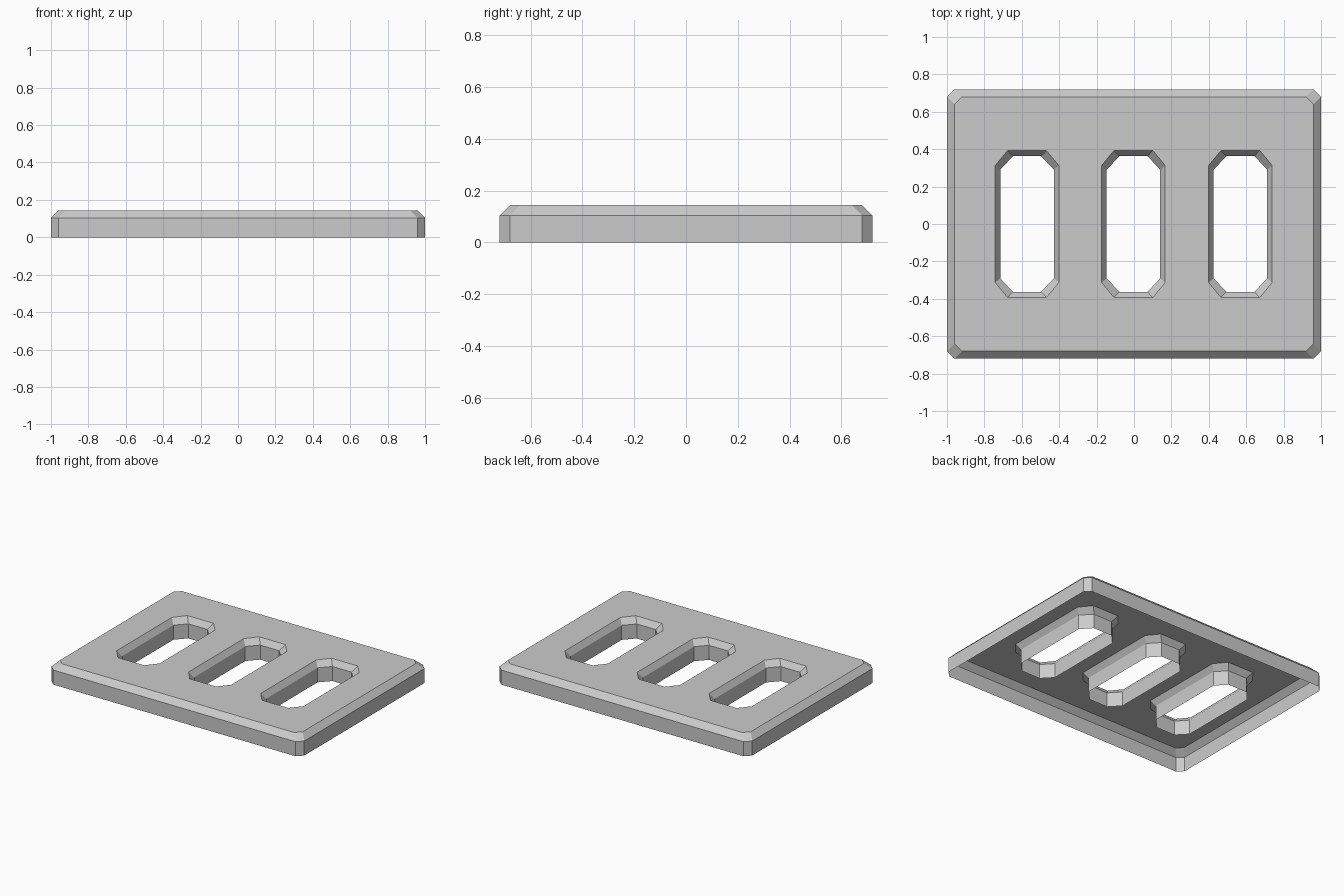
import bpy, bmesh

if "Cube" in bpy.data.objects:
    bpy.data.objects.remove(bpy.data.objects["Cube"])

TOP, RIM = 0.144, 0.104


def octagon(cx, hx, hy, fx, fy):
    """Rectangle of half size hx, hy with cut corners; fx, fy are half lengths of the flats."""
    return [(cx + x, y) for x, y in (
        (hx, -fy), (hx, fy), (fx, hy), (-fx, hy),
        (-hx, fy), (-hx, -fy), (-fx, -hy), (fx, -hy))]


def wall(bm, rings):
    """Join stacked (outline, z) rings with quads and return the edges of the last ring."""
    loops = [[bm.verts.new((x, y, z)) for x, y in pts] for pts, z in rings]
    n = len(loops[0])
    for a, b in zip(loops, loops[1:]):
        for i in range(n):
            j = (i + 1) % n
            bm.faces.new((a[i], a[j], b[j], b[i]))
    last = loops[-1]
    return [bm.edges.get((last[i], last[(i + 1) % n])) for i in range(n)]


bm = bmesh.new()

# Outer skirt with chamfered top edge, open underneath
outer = octagon(0, 1.0, 0.72, 0.96, 0.68)
edges = wall(bm, [(outer, 0), (outer, RIM),
                  (octagon(0, 0.96, 0.68, 0.92, 0.64), TOP)])

# Three slots with chamfered mouths
for cx in (-0.572, -0.003, 0.569):
    inner = octagon(cx, 0.143, 0.363, 0.075, 0.29)
    mouth = octagon(cx, 0.17, 0.393, 0.104, 0.313)
    edges += wall(bm, [(inner, 0), (inner, RIM), (mouth, TOP)])

# Flat top around the slots
bmesh.ops.triangle_fill(bm, edges=edges, use_beauty=True, normal=(0, 0, 1))
bmesh.ops.recalc_face_normals(bm, faces=bm.faces[:])
bm.normal_update()
if sum(f.normal.z * f.calc_area() for f in bm.faces) < 0:
    bmesh.ops.reverse_faces(bm, faces=bm.faces[:])

mesh = bpy.data.meshes.new("slotted_plate")
bm.to_mesh(mesh)
bm.free()
plate = bpy.data.objects.new("slotted_plate", mesh)
bpy.context.collection.objects.link(plate)
